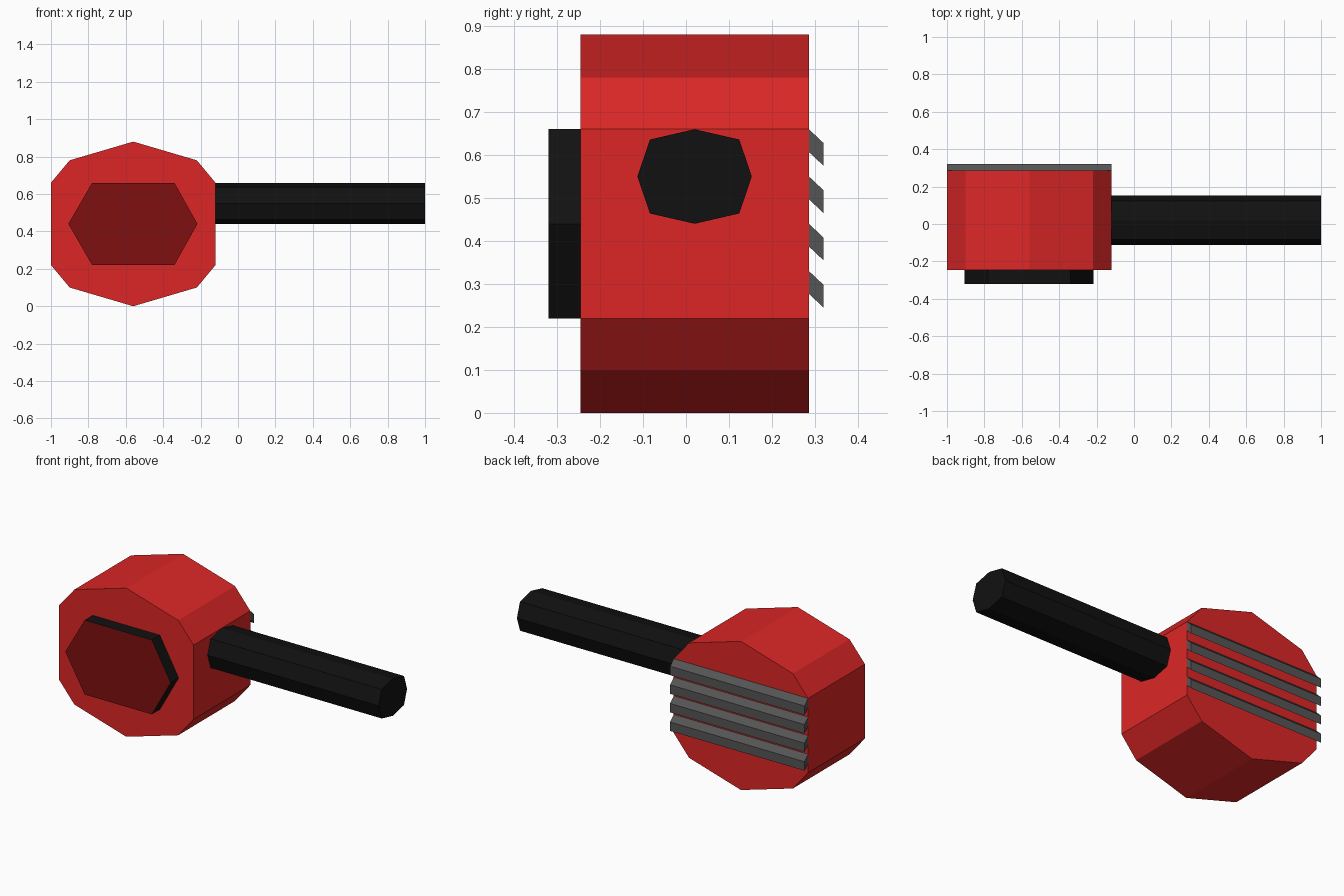
import bpy, bmesh
from mathutils import Vector

if "Cube" in bpy.data.objects:
    bpy.data.objects.remove(bpy.data.objects["Cube"])


def material(name, rgb):
    m = bpy.data.materials.new(name)
    m.diffuse_color = (*rgb, 1)
    m.use_nodes = True
    m.node_tree.nodes["Principled BSDF"].inputs["Base Color"].default_value = m.diffuse_color
    return m


RED = material("red", (0.716, 0.0194, 0.0194))
DARK_RED = material("dark red", (0.212, 0.005, 0.005))
BLACK = material("black", (0.0056, 0.0056, 0.0056))
GREY = material("grey", (0.09, 0.09, 0.09))


def prism(name, profile, axis, start, end, mats):
    """Extrude a 2D profile along x (profile is y, z) or y (profile is x, z)."""
    bm = bmesh.new()
    place = (lambda p: (start, p[0], p[1])) if axis == "x" else (lambda p: (p[0], start, p[1]))
    face = bm.faces.new([bm.verts.new(place(p)) for p in profile])
    new = bmesh.ops.extrude_face_region(bm, geom=[face], use_keep_orig=True)["geom"]
    step = Vector((end - start, 0, 0)) if axis == "x" else Vector((0, end - start, 0))
    bmesh.ops.translate(bm, vec=step, verts=[g for g in new if isinstance(g, bmesh.types.BMVert)])
    bmesh.ops.recalc_face_normals(bm, faces=bm.faces)
    mesh = bpy.data.meshes.new(name)
    bm.to_mesh(mesh)
    bm.free()
    for m in mats:
        mesh.materials.append(m)
    obj = bpy.data.objects.new(name, mesh)
    bpy.context.collection.objects.link(obj)
    return obj


# Ten-sided drum body, mirrored left and right about its centre
CX = -0.56
half = [(0.34, 0.78), (0.44, 0.66), (0.44, 0.22), (0.34, 0.10)]
outline = ([(CX, 0.88)] + [(CX + x, z) for x, z in half]
           + [(CX, 0.0)] + [(CX - x, z) for x, z in reversed(half)])
prism("body", outline, "y", -0.245, 0.286, [RED])

# Hexagonal front panel: black rim, dark red face
hexagon = [(-0.78, 0.66), (-0.34, 0.66), (-0.217, 0.44),
           (-0.34, 0.22), (-0.78, 0.22), (-0.907, 0.44)]
panel = prism("front_panel", hexagon, "y", -0.32, -0.245, [BLACK, DARK_RED])
for p in panel.data.polygons:
    p.material_index = 1 if p.normal.y < -0.9 else 0

# Eight-sided handle
octagon = [(0.02 + y, 0.55 + z) for y, z in
           [(0, 0.11), (0.104, 0.086), (0.133, 0), (0.104, -0.086),
            (0, -0.11), (-0.104, -0.086), (-0.133, 0), (-0.104, 0.086)]]
prism("handle", octagon, "x", -0.12, 1.0, [BLACK])

# Four sloping vent slats on the back
for i in range(4):
    z = 0.66 - 0.11 * i
    slat = [(0.286, z), (0.32, z - 0.032), (0.32, z - 0.085), (0.286, z - 0.053)]
    prism(f"vent_slat_{i + 1}", slat, "x", -1.0, -0.12, [GREY])
